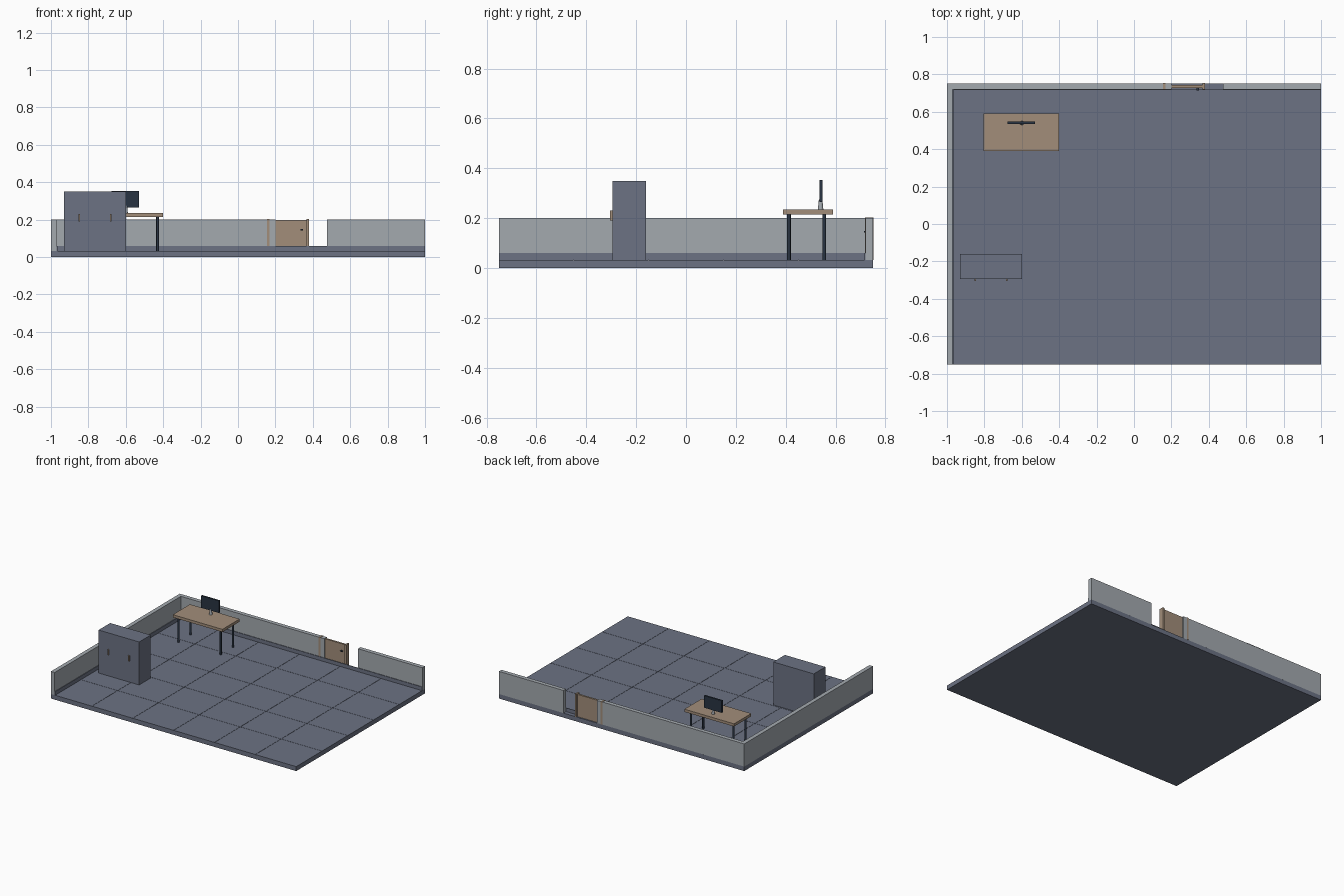
import bpy
import bmesh

cube = bpy.data.objects.get("Cube")
if cube:
    bpy.data.objects.remove(cube, do_unlink=True)


def material(name, rgb):
    m = bpy.data.materials.new(name)
    m.use_nodes = True
    m.diffuse_color = (*rgb, 1)
    m.node_tree.nodes["Principled BSDF"].inputs["Base Color"].default_value = (*rgb, 1)
    return m


SLATE = material("slate", (0.15, 0.17, 0.23))
WALL = material("wall grey", (0.37, 0.40, 0.43))
WOOD = material("wood", (0.36, 0.27, 0.195))
DARK = material("dark metal", (0.022, 0.034, 0.055))


def finish(name, bm, mat):
    mesh = bpy.data.meshes.new(name)
    bm.to_mesh(mesh)
    bm.free()
    mesh.materials.append(mat)
    ob = bpy.data.objects.new(name, mesh)
    bpy.context.collection.objects.link(ob)
    return ob


def add_box(bm, xs, ys, zs):
    verts = bmesh.ops.create_cube(bm, size=1)["verts"]
    for v in verts:
        for i, (lo, hi) in enumerate((xs, ys, zs)):
            v.co[i] = lo if v.co[i] < 0 else hi


def box(name, xs, ys, zs, mat):
    bm = bmesh.new()
    add_box(bm, xs, ys, zs)
    return finish(name, bm, mat)


def cone(name, x, y, z0, z1, r0, r1, mat, sides=12):
    bm = bmesh.new()
    bmesh.ops.create_cone(bm, cap_ends=True, segments=sides, radius1=r0,
                          radius2=r1, depth=z1 - z0)
    bmesh.ops.translate(bm, verts=bm.verts, vec=(x, y, (z0 + z1) / 2))
    ob = finish(name, bm, mat)
    for p in ob.data.polygons:
        p.use_smooth = abs(p.normal.z) < 0.9
    return ob


FLOOR, TOP = 0.033, 0.2

# Floor slab with thin tiles separated by hairline joints
box("floor_slab", (-1, 1), (-0.75, 0.75), (0, 0.031), SLATE)
bm = bmesh.new()
cols, rows, gap = 6, 5, 0.001
w, d = 2 / cols, 1.5 / rows
for i in range(cols):
    for j in range(rows):
        x, y = -1 + i * w, -0.75 + j * d
        add_box(bm, (x + gap * (i > 0), x + w - gap * (i < cols - 1)),
                (y + gap * (j > 0), y + d - gap * (j < rows - 1)), (0.031, FLOOR))
finish("floor_tiles", bm, SLATE)

# Walls, with a doorway in the back one
box("right_wall", (-1, -0.97), (-0.75, 0.72), (FLOOR, TOP), WALL)
box("back_wall_long", (-1, 0.2), (0.72, 0.75), (FLOOR, TOP), WALL)
box("back_wall_short", (0.475, 1), (0.72, 0.75), (FLOOR, TOP), WALL)

# Skirting boards
box("right_skirting", (-0.97, -0.966), (-0.75, 0.716), (FLOOR, 0.06), SLATE)
box("back_skirting", (-0.97, 1), (0.716, 0.72), (FLOOR, 0.06), SLATE)

# Sliding door with posts and a handle
box("door_panel", (0.2, 0.38), (0.728, 0.742), (FLOOR, 0.197), WOOD)
for side, x in (("right", 0.162), ("left", 0.373)):
    box(side + "_door_post", (x - 0.007, x + 0.007), (0.719, 0.753), (FLOOR, 0.202), WOOD)
box("door_handle", (0.333, 0.347), (0.715, 0.73), (0.143, 0.149), DARK)

# Cabinet with two pulls
box("cabinet", (-0.93, -0.6), (-0.295, -0.16), (FLOOR, 0.35), SLATE)
for side, x in (("right", -0.848), ("left", -0.68)):
    box(side + "_cabinet_pull", (x - 0.004, x + 0.004), (-0.305, -0.295), (0.19, 0.23), WOOD)

# Desk
box("desk_top", (-0.805, -0.4), (0.39, 0.59), (0.215, 0.235), WOOD)
for x in (-0.775, -0.43):
    for y in (0.413, 0.555):
        cone("desk_leg", x, y, FLOOR, 0.215, 0.0075, 0.0075, DARK)

# Monitor on a tapered stand
cone("monitor_stand", -0.6, 0.54, 0.235, 0.275, 0.011, 0.007, WALL, 16)
box("monitor_screen", (-0.675, -0.53), (0.535, 0.548), (0.265, 0.354), DARK)
